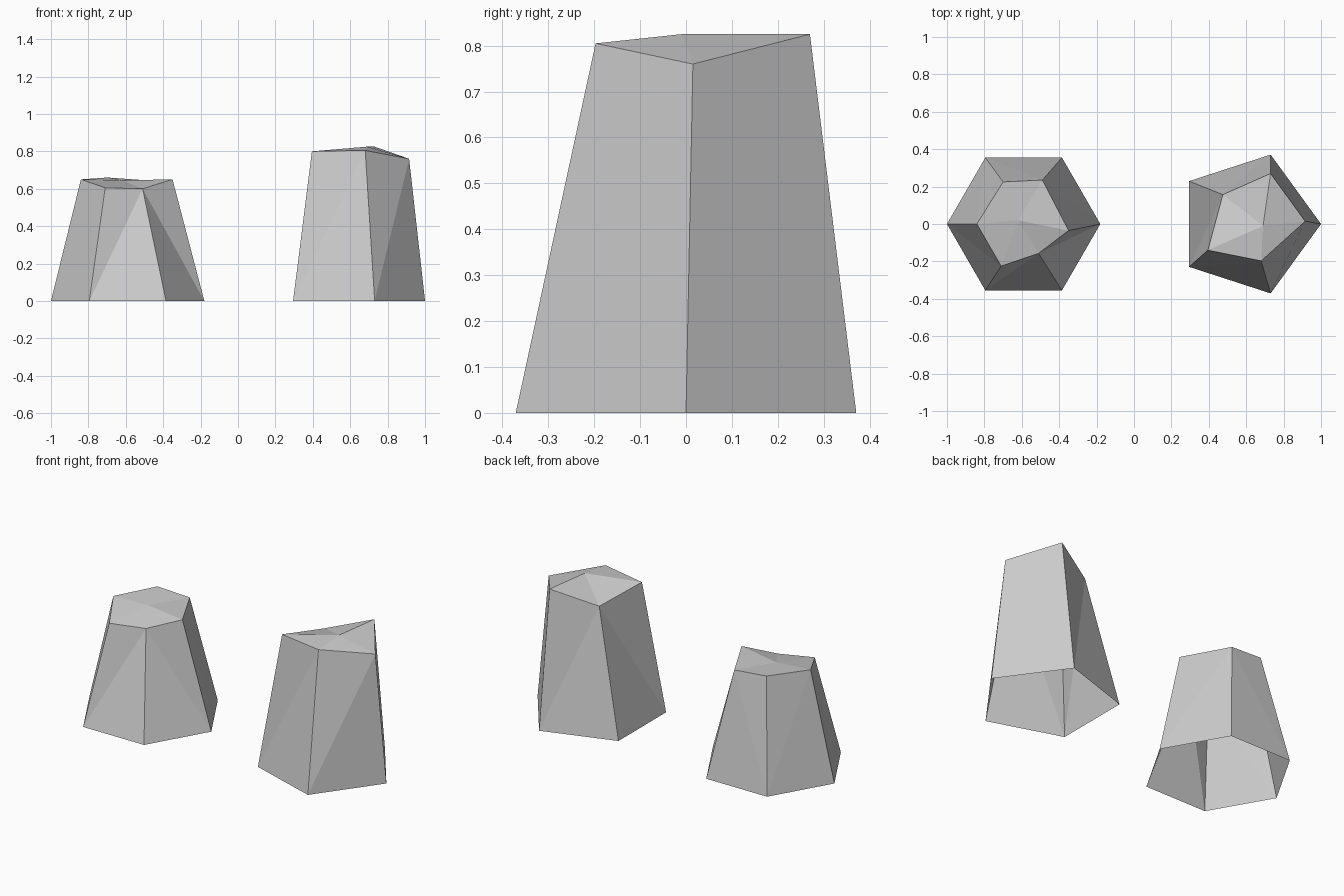
import bpy
import bmesh
from math import cos, sin, tau

cube = bpy.data.objects.get("Cube")
if cube:
    bpy.data.objects.remove(cube, do_unlink=True)

# Plain stone colour
GREY = (0.6, 0.6, 0.6, 1)
stone = bpy.data.materials.new("stone grey")
stone.use_nodes = True
stone.diffuse_color = GREY
stone.node_tree.nodes["Principled BSDF"].inputs["Base Color"].default_value = GREY


def make_rock(name, centre_x, radius, rim, peak):
    """Open-bottomed tapered rock: regular base, uneven rim, faceted cap."""
    bm = bmesh.new()
    sides = len(rim)
    base = [bm.verts.new((centre_x + radius * cos(tau * i / sides),
                          radius * sin(tau * i / sides), 0))
            for i in range(sides)]
    top = [bm.verts.new(point) for point in rim]
    tip = bm.verts.new(peak)
    for i in range(sides):
        j = (i + 1) % sides
        bm.faces.new((base[i], base[j], top[j], top[i]))
        bm.faces.new((top[i], top[j], tip))
    # Split the twisted sides into flat facets
    bmesh.ops.triangulate(bm, faces=bm.faces[:], quad_method='SHORT_EDGE')
    mesh = bpy.data.meshes.new(name)
    bm.to_mesh(mesh)
    bm.free()
    mesh.materials.append(stone)
    rock = bpy.data.objects.new(name, mesh)
    bpy.context.collection.objects.link(rock)
    return rock


# Short six-sided rock on the right
make_rock("short_rock", -0.59, 0.41,
          [(-0.35, -0.035, 0.65), (-0.49, 0.235, 0.645), (-0.70, 0.225, 0.66),
           (-0.84, 0.0, 0.65), (-0.71, -0.225, 0.605), (-0.51, -0.157, 0.60)],
          (-0.62, 0.02, 0.645))

# Tall five-sided rock on the left
make_rock("tall_rock", 0.61, 0.39,
          [(0.915, 0.015, 0.76), (0.73, 0.27, 0.825), (0.475, 0.157, 0.745),
           (0.395, -0.14, 0.80), (0.68, -0.197, 0.805)],
          (0.69, -0.01, 0.825))
